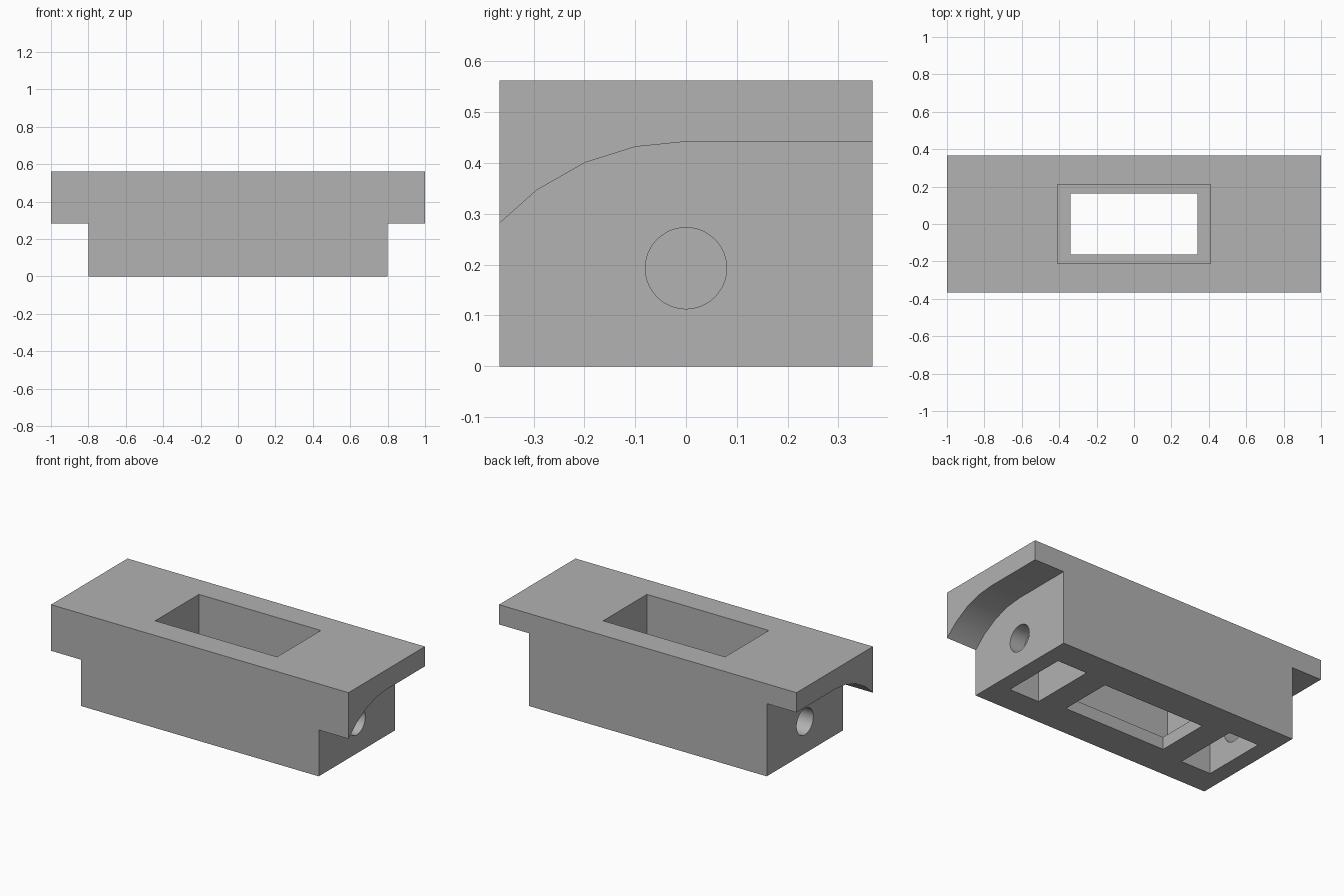
import bpy
import bmesh
from math import sin, cos, radians, pi
from mathutils import Matrix

if "Cube" in bpy.data.objects:
    bpy.data.objects.remove(bpy.data.objects["Cube"])

HEIGHT, HALF_DEPTH = 0.562, 0.367

grey = bpy.data.materials.new("plain grey")
grey.use_nodes = True
colour = (0.445, 0.445, 0.445, 1)
grey.diffuse_color = colour
grey.node_tree.nodes["Principled BSDF"].inputs["Base Color"].default_value = colour


def make_object(name, bm):
    bmesh.ops.recalc_face_normals(bm, faces=bm.faces)
    mesh = bpy.data.meshes.new(name)
    bm.to_mesh(mesh)
    bm.free()
    mesh.materials.append(grey)
    obj = bpy.data.objects.new(name, mesh)
    bpy.context.collection.objects.link(obj)
    return obj


def prism(name, profile, x0, x1):
    """Extrude a (y, z) profile along x."""
    bm = bmesh.new()
    face = bm.faces.new([bm.verts.new((x0, y, z)) for y, z in profile])
    grown = bmesh.ops.extrude_face_region(bm, geom=[face])["geom"]
    moved = [v for v in grown if isinstance(v, bmesh.types.BMVert)]
    bmesh.ops.translate(bm, verts=moved, vec=(x1 - x0, 0, 0))
    return make_object(name, bm)


def box(name, x0, x1, half_y, z0, z1):
    return prism(name, [(-half_y, z0), (half_y, z0), (half_y, z1), (-half_y, z1)], x0, x1)


def activate(obj):
    bpy.ops.object.select_all(action="DESELECT")
    obj.select_set(True)
    bpy.context.view_layer.objects.active = obj


def cut(obj, cutter):
    mod = obj.modifiers.new("cut", "BOOLEAN")
    mod.operation = "DIFFERENCE"
    mod.solver = "EXACT"
    mod.object = cutter
    activate(obj)
    bpy.ops.object.modifier_apply(modifier=mod.name)
    bpy.data.objects.remove(cutter)


# Solid block spanning both end flanges
block = box("mounting_block", -1, 1, HALF_DEPTH, 0, HEIGHT)

# Stepped central window: wide from the top, narrower through the floor lip
cut(block, box("window_cutter", -0.41, 0.41, 0.21, 0.075, 0.7))
cut(block, box("floor_window_cutter", -0.34, 0.34, 0.163, -0.1, 0.2))

# Underside of the flanges: flat at the back, curving down to the front
radius, flange_z = 0.5, 0.442
arc = [(-radius * sin(radians(a)), flange_z - radius + radius * cos(radians(a)))
       for a in (0, 11.5, 23.5, 36, 47.2, 52)]
under_profile = [(-0.394, -0.1), (0.5, -0.1), (0.5, flange_z)] + arc

for side in (-1, 1):
    cut(block, prism("flange_cutter", under_profile, side * 0.8, side * 1.1))
    # Pocket opening downwards
    cut(block, box("pocket_cutter", side * 0.5, side * 0.7, 0.2, -0.1, 0.39))
    # Round bore from the end face into the pocket
    bm = bmesh.new()
    bmesh.ops.create_cone(
        bm, cap_ends=True, segments=48, radius1=0.08, radius2=0.08, depth=0.3,
        matrix=Matrix.Translation((side * 0.75, 0, 0.193)) @ Matrix.Rotation(pi / 2, 4, "Y"))
    cut(block, make_object("bore_cutter", bm))

activate(block)
bpy.ops.object.shade_smooth_by_angle(angle=radians(30))
